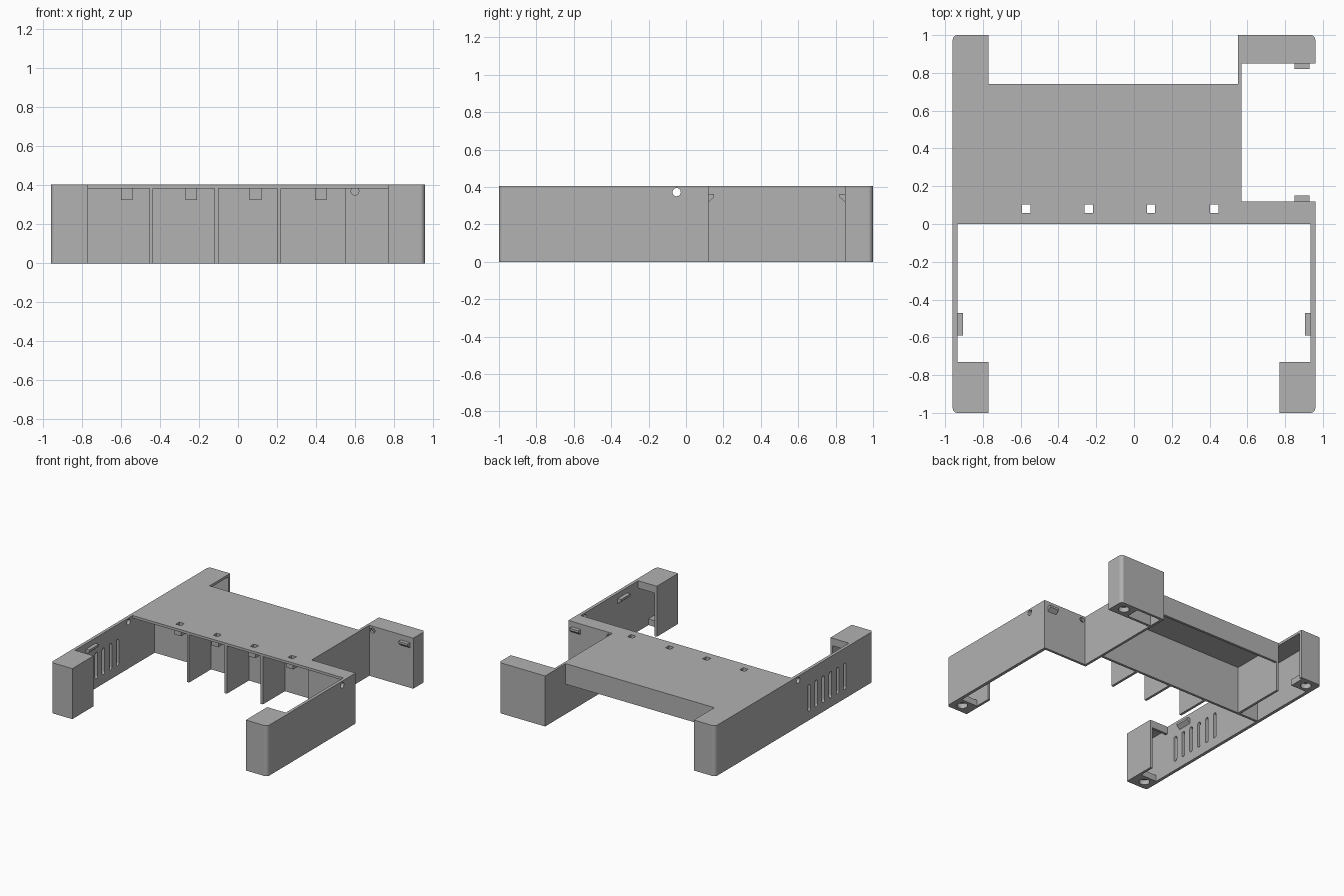
import bpy, bmesh
from math import pi
from mathutils import Matrix, Vector

cube = bpy.data.objects.get("Cube")
if cube:
    bpy.data.objects.remove(cube, do_unlink=True)

grey = bpy.data.materials.new("plain grey")
grey.use_nodes = True
colour = (0.445, 0.445, 0.445, 1)
grey.diffuse_color = colour
grey.node_tree.nodes["Principled BSDF"].inputs["Base Color"].default_value = colour


def finish(name, bm):
    bmesh.ops.recalc_face_normals(bm, faces=bm.faces)
    mesh = bpy.data.meshes.new(name)
    bm.to_mesh(mesh)
    bm.free()
    mesh.materials.append(grey)
    obj = bpy.data.objects.new(name, mesh)
    bpy.context.collection.objects.link(obj)
    return obj


def prism(name, points, offset):
    """Extrude a closed outline of 3D points along an offset."""
    bm = bmesh.new()
    face = bm.faces.new([bm.verts.new(p) for p in points])
    ext = bmesh.ops.extrude_face_region(bm, geom=[face])
    verts = [v for v in ext["geom"] if isinstance(v, bmesh.types.BMVert)]
    bmesh.ops.translate(bm, verts=verts, vec=offset)
    return finish(name, bm)


def box(name, x0, x1, y0, y1, z0, z1):
    pts = [(x0, y0, z0), (x1, y0, z0), (x1, y1, z0), (x0, y1, z0)]
    return prism(name, pts, (0, 0, z1 - z0))


def rod(name, centre, radius, depth, axis):
    turn = {"X": Matrix.Rotation(pi / 2, 4, "Y"),
            "Y": Matrix.Rotation(pi / 2, 4, "X"), "Z": Matrix()}[axis]
    bm = bmesh.new()
    bmesh.ops.create_cone(bm, cap_ends=True, segments=24, radius1=radius, radius2=radius,
                          depth=depth, matrix=Matrix.Translation(centre) @ turn)
    return finish(name, bm)


def cut(obj, cutter):
    mod = obj.modifiers.new("cut", "BOOLEAN")
    mod.operation = "DIFFERENCE"
    mod.solver = "EXACT"
    mod.object = cutter
    bpy.context.view_layer.objects.active = obj
    bpy.ops.object.modifier_apply(modifier=mod.name)
    bpy.data.objects.remove(cutter, do_unlink=True)


H, TOP, WALL = 0.405, 0.385, 0.935

# Frame: plan outline raised to full height
outline = [(-.96, -1), (-.77, -1), (-.77, -.73), (-WALL, -.73), (-WALL, 0), (WALL, 0),
           (WALL, -.73), (.77, -.73), (.77, -1), (.96, -1), (.96, .12), (.57, .12),
           (.57, .85), (.96, .85), (.96, 1), (.55, 1), (.55, .74), (-.77, .74),
           (-.77, 1), (-.96, 1)]
frame = prism("frame", [(x, y, 0) for x, y in outline], (0, 0, H))

# Rounded outer upright corners
bm = bmesh.new()
bm.from_mesh(frame.data)
corners = [e for e in bm.edges if all(abs(v.co.x) > .95 and abs(v.co.y) > .99 for v in e.verts)
           and abs(e.verts[0].co.z - e.verts[1].co.z) > .1]
bmesh.ops.bevel(bm, geom=corners, offset=.025, segments=4, profile=.5, affect="EDGES")
bm.to_mesh(frame.data)
bm.free()

# Hollows opened from below: legs, front bays, rear bay, rear blocks
hollows = [(-WALL, -.79, -.98, -.7), (.79, WALL, -.98, -.7),
           (-WALL, WALL, -.1, .1), (-WALL, .55, -.1, .28),
           (-.75, .55, .3, .72), (-WALL, -.77, .3, .98), (.57, WALL, .87, .98)]
for x0, x1, y0, y1 in hollows:
    cut(frame, box("hollow", x0, x1, y0, y1, -.1, TOP))

# Rear wall stops above the floor
cut(frame, box("rear_gap", -.75, .55, .7, .78, -.1, .24))

# Cable holes through the side walls and beside the recess
for x in (-.95, .95):
    cut(frame, rod("hole", (x, -.05, .372), .022, .1, "X"))
for y in (.11, .86):
    cut(frame, rod("hole", (.6, y, .37), .02, .06, "Y"))

# Round-ended vent slots in one side wall
for i in range(6):
    y = -.19 - i * .09
    cut(frame, box("slot", -1, -.9, y - .016, y + .016, .09, .27))
    for z in (.09, .27):
        cut(frame, rod("slot_end", (-.95, y, z), .016, .1, "X"))

# Hanging sockets with square holes through the deck
for i, x in enumerate((-.57, -.24, .09, .425)):
    socket = box(f"socket_{i + 1}", x - .03, x + .03, .05, .11, .325, TOP)
    for part in (socket, frame):
        cut(part, box("square_hole", x - .022, x + .022, .058, .102, .3, .5))

# Bay dividers
for i, x in enumerate((-.445, -.11, .21)):
    box(f"divider_{i + 1}", x - .01, x + .01, .002, .28, 0, TOP)

# Foot pads with round sockets, and lips above the open front legs
for sx, side in ((-1, "right"), (1, "left")):
    for sy, end in ((-1, "front"), (1, "rear")):
        xs = sorted((sx * .79, sx * .94))
        ys = sorted((sy * .86, sy * .985))
        pad = box(f"{end}_{side}_foot_pad", *xs, *ys, 0, .05)
        cut(pad, rod("pad_hole", (sx * .875, sy * .925, 0), .04, .08, "Z"))
    xs = sorted((sx * .78, sx * .94))
    box(f"front_{side}_leg_lip", *xs, -.75, -.73, .345, TOP)


# Wedge clips: profile in the outward direction, extruded along the wall
def clip(name, start, out, along):
    start, out = Vector(start), Vector(out)
    profile = [(0, .32), (.03, .345), (.03, .362), (0, .362)]
    prism(name, [start + out * d + Vector((0, 0, z)) for d, z in profile], along)


clip("right_wall_clip", (-WALL, -.59, 0), (1, 0, 0), (0, .12, 0))
clip("left_wall_clip", (WALL, -.59, 0), (-1, 0, 0), (0, .12, 0))
clip("recess_front_clip", (.85, .12, 0), (0, 1, 0), (.08, 0, 0))
clip("recess_rear_clip", (.85, .85, 0), (0, -1, 0), (.08, 0, 0))
